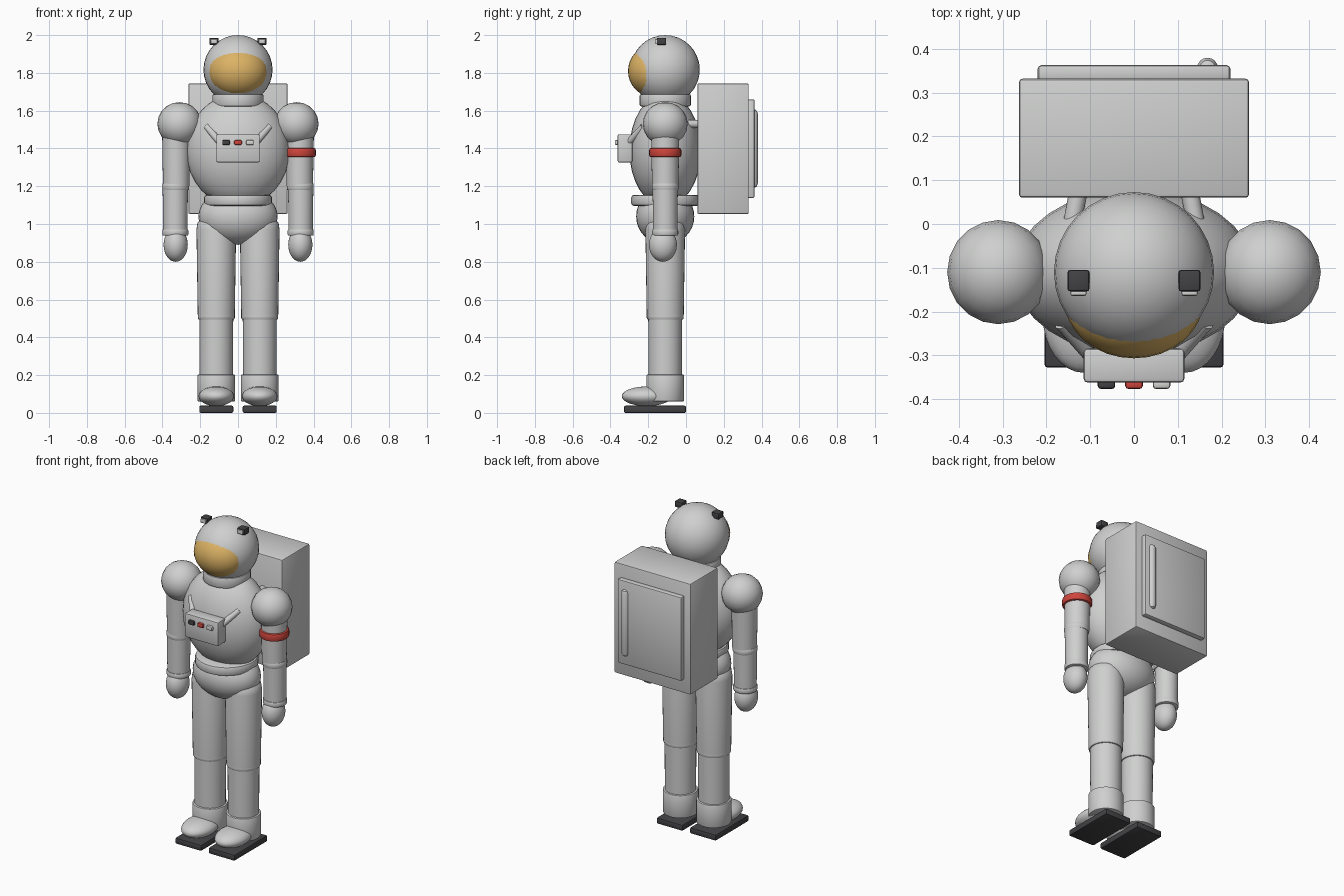
import bpy
import bmesh
import math
from mathutils import Matrix, Vector

if "Cube" in bpy.data.objects:
    bpy.data.objects.remove(bpy.data.objects["Cube"], do_unlink=True)

BODY_Y = -0.11


def material(name, rgb):
    mat = bpy.data.materials.new(name)
    mat.use_nodes = True
    mat.diffuse_color = (*rgb, 1)
    mat.node_tree.nodes["Principled BSDF"].inputs["Base Color"].default_value = (*rgb, 1)
    return mat


suit = material("suit_white", (0.62, 0.63, 0.62))
gold = material("visor_gold", (0.72, 0.45, 0.13))
red = material("band_red", (0.62, 0.06, 0.045))
dark = material("dark_rubber", (0.055, 0.055, 0.06))
pale = material("lamp_pale", (0.68, 0.69, 0.67))


def finish(name, bm, mat, location=(0, 0, 0)):
    bmesh.ops.recalc_face_normals(bm, faces=bm.faces)
    mesh = bpy.data.meshes.new(name)
    bm.to_mesh(mesh)
    bm.free()
    mesh.materials.append(mat)
    obj = bpy.data.objects.new(name, mesh)
    obj.location = location
    bpy.context.collection.objects.link(obj)
    bpy.ops.object.select_all(action="DESELECT")
    obj.select_set(True)
    bpy.context.view_layer.objects.active = obj
    bpy.ops.object.shade_smooth_by_angle(angle=math.radians(35))
    return obj


def ellipsoid(name, center, radii, mat=suit, segments=32):
    bm = bmesh.new()
    bmesh.ops.create_uvsphere(bm, u_segments=segments, v_segments=segments // 2, radius=1)
    bmesh.ops.scale(bm, vec=radii, verts=bm.verts)
    return finish(name, bm, mat, center)


def box(name, low, high, mat=suit, bevel=0.008):
    low, high = Vector(low), Vector(high)
    bm = bmesh.new()
    bmesh.ops.create_cube(bm, size=1)
    bmesh.ops.scale(bm, vec=high - low, verts=bm.verts)
    bmesh.ops.bevel(bm, geom=bm.edges[:], offset=bevel, segments=2, profile=0.5, affect="EDGES")
    return finish(name, bm, mat, (low + high) / 2)


def lathe(name, x, profile, mat=suit, y=BODY_Y, segments=32):
    """Spin (radius, height) pairs about a vertical axis, with closed ends."""
    bm = bmesh.new()
    rings = []
    for r, z in profile:
        angles = [math.tau * i / segments for i in range(segments)]
        rings.append([bm.verts.new((r * math.cos(a), r * math.sin(a), z)) for a in angles])
    for a, b in zip(rings, rings[1:]):
        for i in range(segments):
            j = (i + 1) % segments
            bm.faces.new((a[i], a[j], b[j], b[i]))
    bm.faces.new(rings[0])
    bm.faces.new(rings[-1])
    return finish(name, bm, mat, (x, y, 0))


def ring(name, x, r, low, high, mat=suit, bevel=0.01):
    return lathe(name, x, [(r - bevel, low), (r - bevel * 0.3, low + bevel * 0.3),
                           (r, low + bevel), (r, high - bevel),
                           (r - bevel * 0.3, high - bevel * 0.3), (r - bevel, high)], mat)


def rod(name, start, end, r, mat=suit):
    start, end = Vector(start), Vector(end)
    bm = bmesh.new()
    turn = (end - start).to_track_quat("Z", "Y").to_matrix().to_4x4()
    bmesh.ops.create_cone(bm, cap_ends=True, segments=16, radius1=r, radius2=r,
                          depth=(end - start).length,
                          matrix=Matrix.Translation((start + end) / 2) @ turn)
    return finish(name, bm, mat)


# Head
ellipsoid("helmet", (0, BODY_Y, 1.817), (0.183, 0.183, 0.183))
ellipsoid("visor", (0, -0.17, 1.81), (0.16, 0.137, 0.139), gold)
ring("neck_ring", 0, 0.136, 1.622, 1.688)
ring("neck_base", 0, 0.115, 1.58, 1.64)

# Trunk
ellipsoid("torso", (0, BODY_Y, 1.39), (0.275, 0.19, 0.3))
ring("belt", 0, 0.18, 1.096, 1.154, bevel=0.014)
ellipsoid("pelvis", (0, BODY_Y, 1.04), (0.21, 0.154, 0.15))

# Chest control unit
box("chest_unit", (-0.115, -0.362, 1.326), (0.115, -0.284, 1.475))
for name, x, mat in (("dark", -0.063, dark), ("red", 0, red), ("pale", 0.063, pale)):
    box(name + "_button", (x - 0.02, -0.377, 1.418), (x + 0.02, -0.355, 1.445), mat, 0.007)

# Backpack
box("backpack", (-0.263, 0.06, 1.053), (0.263, 0.332, 1.744))
box("backpack_panel", (-0.22, 0.325, 1.138), (0.22, 0.363, 1.66))
lathe("backpack_handle", 0.168, [(0.004, 1.19), (0.018, 1.198), (0.024, 1.214),
                                 (0.024, 1.585), (0.018, 1.601), (0.004, 1.609)],
      y=0.356, segments=16)

for side, label in ((1, "left"), (-1, "right")):
    # Helmet lamps
    lx = side * 0.127
    box(label + "_lamp", (lx - 0.025, -0.154, 1.948), (lx + 0.025, -0.105, 1.986), dark, 0.006)
    box(label + "_lamp_lens", (lx - 0.018, -0.164, 1.955), (lx + 0.018, -0.15, 1.979), pale, 0.004)

    # Straps
    rod(label + "_chest_strap", (side * 0.165, -0.225, 1.515), (side * 0.085, -0.315, 1.42), 0.018)
    rod(label + "_pack_strap", (side * 0.128, 0.07, 1.53), (side * 0.147, -0.03, 1.53), 0.021)

    # Arm
    ax = side * 0.327
    wx = side * 0.332
    ellipsoid(label + "_shoulder", (side * 0.31, BODY_Y, 1.53), (0.117, 0.119, 0.115), segments=20)
    lathe(label + "_upper_arm", ax, [(0.075, 1.5), (0.07, 1.2)])
    ring(label + "_elbow", side * 0.33, 0.071, 1.178, 1.217)
    lathe(label + "_forearm", wx, [(0.067, 1.2), (0.064, 0.95)])
    ring(label + "_wrist_ring", wx, 0.069, 0.938, 0.972, bevel=0.008)
    ellipsoid(label + "_glove", (side * 0.33, -0.122, 0.89), (0.064, 0.074, 0.09))

    # Leg
    leg = side * 0.115
    lathe(label + "_thigh", leg, [(0.098, 0.515), (0.105, 0.97), (0.1, 1.005), (0.08, 1.03)])
    ring(label + "_knee", leg, 0.098, 0.492, 0.53, bevel=0.012)
    lathe(label + "_shin", leg, [(0.088, 0.15), (0.09, 0.51)])

    # Boot
    ring(label + "_boot_cuff", leg, 0.1, 0.06, 0.203, bevel=0.006)
    ellipsoid(label + "_boot_toe", (leg, -0.208, 0.088), (0.094, 0.132, 0.052))
    box(label + "_sole", (leg - 0.09, -0.328, 0), (leg + 0.09, 0, 0.038), dark)

# Arm marking
ring("left_arm_band", 0.327, 0.085, 1.354, 1.402, red)
